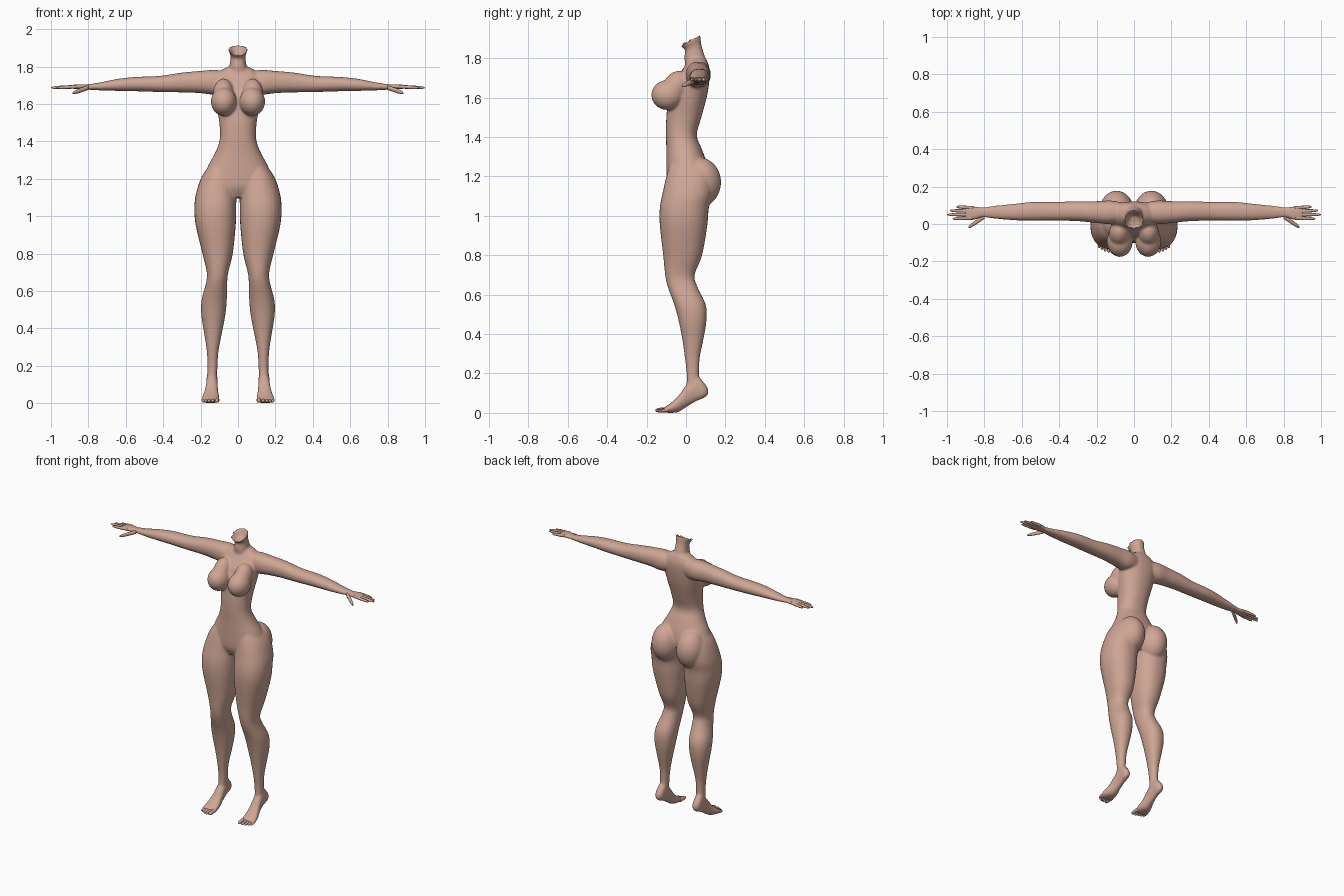
import bpy, bmesh, math
from mathutils import Matrix, Vector

cube = bpy.data.objects.get("Cube")
if cube:
    bpy.data.objects.remove(cube, do_unlink=True)

SKIN = (0.62, 0.38, 0.30, 1.0)
skin = bpy.data.materials.new("skin")
skin.use_nodes = True
skin.diffuse_color = SKIN
skin.node_tree.nodes["Principled BSDF"].inputs["Base Color"].default_value = SKIN


def spline(rows, steps=4):
    """Smoothly interpolate section rows."""
    rows = [tuple(r) + (0,) * (6 - len(r)) for r in rows]
    out = []
    for i in range(len(rows) - 1):
        p = [Vector(rows[min(max(i + k, 0), len(rows) - 1)]) for k in (-1, 0, 1, 2)]
        for j in range(steps):
            t = j / steps
            m, n = (p[2] - p[0]) / 2, (p[3] - p[1]) / 2
            d = p[2] - p[1]
            out.append(p[1] + m * t + (3 * d - 2 * m - n) * t**2 + (m + n - 2 * d) * t**3)
    return out + [Vector(rows[-1])]


def loft(bm, axis, rows, side=1, sides=28, power=0.9):
    """Closed tube along an axis; row = position, a min, a max, b min, b max, slope."""
    rings = []
    for t, a0, a1, b0, b1, slope in spline(rows):
        ring = []
        for k in range(sides):
            ang = 2 * math.pi * k / sides
            c, s = math.cos(ang), math.sin(ang)
            a = (a0 + a1) / 2 + (a1 - a0) / 2 * math.copysign(abs(c) ** power, c)
            db = (b1 - b0) / 2 * math.copysign(abs(s) ** power, s)
            co = [a, (b0 + b1) / 2 + db]
            co.insert(axis, t + slope * db)
            ring.append(bm.verts.new((co[0] * side, co[1], co[2])))
        rings.append(ring)
    for r, q in zip(rings, rings[1:]):
        for k in range(sides):
            n = (k + 1) % sides
            bm.faces.new((r[k], r[n], q[n], q[k]))
    bm.faces.new(rings[0])
    bm.faces.new(rings[-1])


def ellipsoid(bm, centre, radii, tilt=0):
    mat = Matrix.Translation(centre) @ Matrix.Rotation(tilt, 4, 'X') @ Matrix.Diagonal((*radii, 1))
    bmesh.ops.create_uvsphere(bm, u_segments=32, v_segments=20, radius=1, matrix=mat)


def digit(bm, axis, start, end, radius, side):
    """Tapered finger or toe with a rounded tip."""
    rows = []
    for t, f in ((0, 1), (0.5, 0.95), (0.8, 0.8), (0.95, 0.5), (1, 0.1)):
        p = list(Vector(start).lerp(Vector(end), t))
        main = p.pop(axis)
        r = radius * f
        rows.append((main, p[0] - r, p[0] + r, p[1] - r, p[1] + r))
    loft(bm, axis, rows, side, sides=12, power=1)


def finish(name, bm):
    bmesh.ops.recalc_face_normals(bm, faces=bm.faces)
    mesh = bpy.data.meshes.new(name)
    bm.to_mesh(mesh)
    bm.free()
    mesh.materials.append(skin)
    for p in mesh.polygons:
        p.use_smooth = True
    ob = bpy.data.objects.new(name, mesh)
    bpy.context.collection.objects.link(ob)
    return ob


# Section tables
TORSO = [(1.1, -.1, .1, -.07, .07), (1.15, -.16, .16, -.095, .1), (1.2, -.185, .185, -.1, .115),
         (1.27, -.16, .16, -.1, .105), (1.34, -.122, .122, -.1, .08), (1.41, -.098, .098, -.102, .055),
         (1.5, -.1, .1, -.1, .078), (1.6, -.118, .118, -.088, .105), (1.68, -.13, .13, -.06, .118),
         (1.74, -.13, .13, -.02, .12), (1.78, -.09, .09, .005, .11), (1.8, -.05, .05, .02, .1)]
NECK = [(1.74, -.06, .06, 0, .11), (1.8, -.046, .046, -.008, .098), (1.85, -.04, .04, -.005, .08, .2),
        (1.875, -.046, .046, -.025, .075, .35), (1.893, -.053, .053, -.043, .071, .45),
        (1.88, -.04, .04, -.03, .06, .4), (1.86, -.025, .025, 0, .045, .3)]
LEG = [(1.29, .05, .13, -.07, .08), (1.22, .012, .19, -.095, .13), (1.12, .008, .225, -.118, .135),
       (1.04, .01, .233, -.133, .116), (.95, .012, .226, -.133, .108), (.8, .028, .19, -.116, .082),
       (.7, .052, .167, -.106, .044), (.64, .058, .172, -.093, .058), (.55, .06, .195, -.06, .1),
       (.47, .068, .196, -.038, .104), (.38, .085, .182, -.02, .09), (.28, .104, .167, -.006, .07),
       (.19, .11, .163, .004, .066), (.12, .112, .165, 0, .075)]
FOOT = [(.112, .128, .152, .092, .125), (.09, .114, .166, .075, .155), (.05, .11, .168, .058, .19),
        (0, .108, .172, .028, .14), (-.04, .103, .184, .004, .085), (-.08, .098, .195, 0, .048),
        (-.112, .1, .196, .002, .027)]
ARM = [(.04, .02, .11, 1.67, 1.77), (.12, 0, .125, 1.65, 1.782), (.2, .005, .122, 1.658, 1.777),
       (.3, .015, .122, 1.662, 1.768), (.42, .018, .118, 1.664, 1.75), (.54, .018, .118, 1.668, 1.745),
       (.64, .02, .108, 1.67, 1.735), (.74, .028, .098, 1.673, 1.715), (.81, .035, .09, 1.677, 1.705),
       (.85, .022, .095, 1.68, 1.706), (.89, .022, .095, 1.682, 1.702), (.905, .028, .09, 1.684, 1.699)]

# Body: overlapping volumes fused into one skin
bm = bmesh.new()
loft(bm, 2, TORSO)
loft(bm, 2, NECK)
for s in (-1, 1):
    loft(bm, 2, LEG, s)
    loft(bm, 1, FOOT, s)
    loft(bm, 0, ARM, s)
    ellipsoid(bm, (s * .076, -.094, 1.613), (.069, .082, .076))
    ellipsoid(bm, (s * .078, -.052, 1.655), (.056, .065, .085), -.5)
    ellipsoid(bm, (s * .093, .07, 1.17), (.092, .108, .125))
body = finish("body", bm)
remesh = body.modifiers.new("fuse", 'REMESH')
remesh.mode = 'VOXEL'
remesh.voxel_size = 0.0065
remesh.use_smooth_shade = True
soften = body.modifiers.new("soften", 'SMOOTH')
soften.factor = 0.5
soften.iterations = 8

# Fingers and toes
FINGERS = [(.086, .092, .95), (.068, .072, .985), (.05, .05, 1.0), (.032, .028, .97)]
TOES = [(.112, -.156, .013), (.135, -.154, .01), (.154, -.148, .0095), (.171, -.139, .009), (.186, -.128, .0085)]
for s, label in ((-1, "right"), (1, "left")):
    bm = bmesh.new()
    for y0, y1, tip in FINGERS:
        digit(bm, 0, (.86, y0, 1.693), (tip, y1, 1.687), .0095, s)
    digit(bm, 0, (.8, .04, 1.688), (.885, -.018, 1.658), .013, s)
    finish(label + "_fingers", bm)
    bm = bmesh.new()
    for x, tip, r in TOES:
        digit(bm, 1, (x, -.09, .017), (x, tip, r), r, s)
    finish(label + "_toes", bm)
